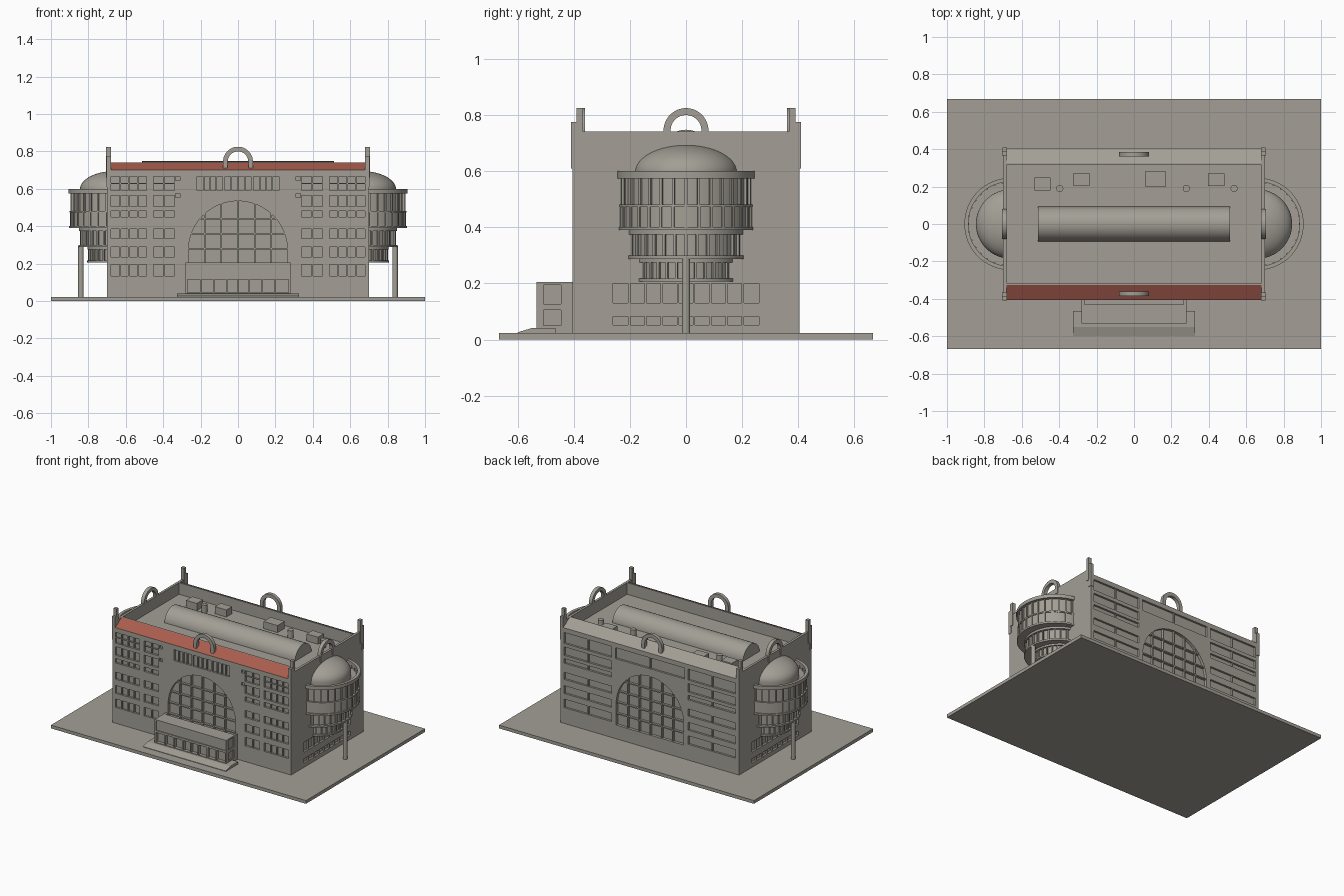
import bpy, bmesh, math
from mathutils import Matrix, Vector

if "Cube" in bpy.data.objects:
    bpy.data.objects.remove(bpy.data.objects["Cube"])


def material(name, rgb):
    m = bpy.data.materials.new(name)
    m.diffuse_color = (*rgb, 1)
    m.use_nodes = True
    m.node_tree.nodes["Principled BSDF"].inputs["Base Color"].default_value = m.diffuse_color
    return m


STONE = material("warm_grey_stone", (0.366, 0.347, 0.305))
RED = material("brick_red", (0.40, 0.11, 0.075))


def box(bm, x0, x1, y0, y1, z0, z1):
    m = Matrix.Translation(((x0 + x1) / 2, (y0 + y1) / 2, (z0 + z1) / 2))
    m = m @ Matrix.Diagonal((abs(x1 - x0), abs(y1 - y0), abs(z1 - z0), 1))
    bmesh.ops.create_cube(bm, size=1, matrix=m)


def prism(bm, pts, a, b, axis):
    """Extrude a (u, z) outline along x or y from a to b."""
    def co(u, z, t):
        return (t, u, z) if axis == "x" else (u, t, z)
    lo = [bm.verts.new(co(u, z, a)) for u, z in pts]
    hi = [bm.verts.new(co(u, z, b)) for u, z in pts]
    bm.faces.new(lo)
    bm.faces.new(hi[::-1])
    n = len(pts)
    for i in range(n):
        j = (i + 1) % n
        bm.faces.new((lo[i], hi[i], hi[j], lo[j]))


def lathe(bm, pts, cx, steps=64):
    """Spin an (r, z) profile around a vertical axis at x = cx."""
    vs = [bm.verts.new((cx + r, 0, z)) for r, z in pts]
    es = [bm.edges.new(p) for p in zip(vs, vs[1:])]
    bmesh.ops.spin(bm, geom=vs + es, cent=(cx, 0, 0), axis=(0, 0, 1),
                   angle=2 * math.pi, steps=steps, use_duplicate=False)
    bmesh.ops.remove_doubles(bm, verts=bm.verts, dist=1e-5)


def finish(bm, name, smooth=False):
    bmesh.ops.recalc_face_normals(bm, faces=bm.faces)
    if smooth:
        for f in bm.faces:
            f.smooth = True
        for e in bm.edges:
            e.smooth = e.calc_face_angle(0) < 0.6
    me = bpy.data.meshes.new(name)
    bm.to_mesh(me)
    bm.free()
    ob = bpy.data.objects.new(name, me)
    bpy.context.collection.objects.link(ob)
    me.materials.append(STONE)
    return ob


def box_object(name, *dims):
    bm = bmesh.new()
    box(bm, *dims)
    return finish(bm, name)


def arc(r, z, n=24, a0=0, a1=math.pi):
    return [(r * math.cos(a0 + (a1 - a0) * i / n), z + r * math.sin(a0 + (a1 - a0) * i / n))
            for i in range(n + 1)]


# Ground plate
box_object("ground_plate", -1, 1, -0.667, 0.667, 0, 0.023)

# Main block with sloped parapets front and back and a sunken roof
bm = bmesh.new()
prism(bm, [(-0.405, 0.02), (-0.405, 0.70), (-0.325, 0.742), (-0.315, 0.742), (-0.315, 0.66),
           (0.315, 0.66), (0.315, 0.742), (0.325, 0.742), (0.405, 0.70), (0.405, 0.02)],
      -0.683, 0.683, "x")
block = finish(bm, "main_block")
block.data.materials.append(RED)
for p in block.data.polygons:
    if p.normal.y < -0.2 and p.normal.z > 0.5:
        p.material_index = 1
cut_targets = [block]
for s, side in ((-1, "left"), (1, "right")):
    bm = bmesh.new()
    prism(bm, [(-0.405, 0.02), (-0.405, 0.742), (0.405, 0.742), (0.405, 0.02)],
          s * 0.683, s * 0.70, "x")
    cut_targets.append(finish(bm, side + "_wall"))

# Window recesses (cutter) and the bars inside them
cut, bars = bmesh.new(), bmesh.new()
DEPTH, BAR = 0.014, 0.004


def window(u0, u1, z0, z1, face, n, rows=1):
    """Window on a face: 'front', 'back', 'left' or 'right', n panes wide."""
    s = -1 if face in ("front", "left") else 1
    w = 0.405 if face in ("front", "back") else 0.70

    def put(bm, a, b, c, d, t0, t1):
        t = sorted((s * t0, s * t1))
        if face in ("front", "back"):
            box(bm, a, b, *t, c, d)
        else:
            box(bm, *t, a, b, c, d)
    put(cut, u0, u1, z0, z1, w - DEPTH, w + 0.02)
    for i in range(1, n):
        u = u0 + (u1 - u0) * i / n
        put(bars, u - BAR, u + BAR, z0, z1, w - DEPTH - 0.002, w - 0.003)
    for i in range(1, rows):
        z = z0 + (z1 - z0) * i / rows
        put(bars, u0, u1, z - BAR / 2, z + BAR / 2, w - DEPTH - 0.002, w - 0.004)


ROWS = [(0.135, 0.195), (0.235, 0.29), (0.335, 0.385), (0.45, 0.482), (0.505, 0.565), (0.59, 0.667)]
for z0, z1 in ROWS:
    for s in (-1, 1):
        for a, b, n in ((0.34, 0.452, 2), (0.488, 0.678, 4)):
            window(*sorted((s * a, s * b)), z0, z1, "front", n, 2 if z1 - z0 > 0.06 else 1)
        window(*sorted((s * 0.30, s * 0.672)), z0, z1, "back", 2)
for s in (-1, 1):
    for z in (0.555, 0.645):
        window(s * 0.322 - 0.012, s * 0.322 + 0.012, z, z + 0.021, "front", 1)
for a, b in ((-0.218, -0.083), (-0.07, 0.07), (0.083, 0.218)):
    window(a, b, 0.59, 0.667, "front", 4)
window(-0.27, 0.27, 0.59, 0.667, "back", 2)
for face in ("left", "right"):
    window(-0.26, 0.26, 0.13, 0.20, face, 9)
    window(-0.26, 0.26, 0.052, 0.083, face, 9)

# Great arched windows front and back
R, SPRING, SILL = 0.265, 0.27, 0.12
for s in (-1, 1):
    prism(cut, [(-R, SILL)] + [(R, SILL)] + arc(R, SPRING), s * 0.385, s * 0.43, "y")
    y = sorted((s * 0.383, s * 0.401))
    for i in range(-2, 3):
        u = i * R / 3
        box(bars, u - BAR, u + BAR, *y, SILL, SPRING + math.sqrt(R * R - u * u))
    for z in (0.20, 0.28, 0.36, 0.44):
        h = math.sqrt(R * R - max(0, z - SPRING) ** 2)
        box(bars, -h, h, *y, z - BAR, z + BAR)

# Entrance porch with glazed front and sides
cut_targets.append(box_object("entrance_porch", -0.28, 0.28, -0.533, -0.403, 0.02, 0.205))
box(cut, -0.27, 0.27, -0.56, -0.527, 0.13, 0.197)
for a, b in ((-0.27, -0.065), (-0.055, 0.055), (0.065, 0.27)):
    box(cut, a, b, -0.56, -0.51, 0.045, 0.115)
for a in (-0.20, -0.13, 0, 0.13, 0.20):
    box(bars, a - BAR, a + BAR, -0.53, -0.509, 0.045, 0.115)
for s in (-1, 1):
    for z0, z1 in ((0.05, 0.105), (0.127, 0.195)):
        box(cut, *sorted((s * 0.272, s * 0.30)), -0.508, -0.445, z0, z1)
bm = bmesh.new()
prism(bm, [(-0.60, 0.02), (-0.60, 0.026), (-0.55, 0.041), (-0.465, 0.041), (-0.465, 0.02)],
      -0.325, 0.325, "x")
finish(bm, "entrance_ramp")

cutter = finish(cut, "window_cutter")
cutter.hide_render = True
cutter.hide_viewport = True
cutter.display_type = "WIRE"
finish(bars, "window_bars")
for ob in cut_targets:
    mod = ob.modifiers.new("window_recesses", "BOOLEAN")
    mod.operation, mod.solver, mod.object = "DIFFERENCE", "EXACT", cutter

# Stepped corner posts
for sx in (-1, 1):
    for sy in (-1, 1):
        bm = bmesh.new()
        box(bm, *sorted((sx * 0.68, sx * 0.705)), *sorted((sy * 0.367, sy * 0.39)), 0.66, 0.825)
        box(bm, *sorted((sx * 0.68, sx * 0.703)), *sorted((sy * 0.385, sy * 0.409)), 0.61, 0.775)
        finish(bm, "corner_post")

# Parapet hoops on all four sides
hoop = [(0.08, 0.70)] + arc(0.08, 0.745) + [(-0.08, 0.70), (-0.055, 0.70)] + \
    arc(0.055, 0.745, a0=math.pi, a1=0) + [(0.055, 0.70)]
for s in (-1, 1):
    for axis, a, b in (("y", 0.36, 0.385), ("x", 0.68, 0.705)):
        bm = bmesh.new()
        prism(bm, hoop, s * a, s * b, axis)
        finish(bm, "parapet_hoop", True)

# Barrel skylight and roof equipment
bm = bmesh.new()
prism(bm, [(0.093 * math.cos(math.pi * i / 24), 0.655 + 0.093 * math.sin(math.pi * i / 24))
           for i in range(25)], -0.512, 0.512, "x")
finish(bm, "barrel_skylight", True)
for x, y, w, d in ((-0.49, 0.213, 0.085, 0.07), (-0.28, 0.238, 0.09, 0.065),
                   (0.115, 0.24, 0.11, 0.08), (0.44, 0.237, 0.09, 0.065)):
    box_object("roof_unit", x - w / 2, x + w / 2, y - d / 2, y + d / 2, 0.655, 0.71)
for x in (-0.397, 0.28, 0.535):
    bm = bmesh.new()
    bmesh.ops.create_cone(bm, cap_ends=True, segments=24, radius1=0.019, radius2=0.019, depth=0.06,
                          matrix=Matrix.Translation((x, 0.19, 0.685)))
    finish(bm, "roof_vent", True)

# Tiered round bays with domes on both ends: (name, axis x, profile)
dome = [(0.185, 0.55)] + [(0.185 * math.cos(math.pi * i / 24), 0.597 + 0.098 * math.sin(math.pi * i / 24))
                          for i in range(12)] + [(0, 0.695)]
TIERS = [
    ("bay_dome", 0.66, dome),
    ("bay_upper_tier", 0.66, [(0, 0.39), (0.243, 0.39), (0.243, 0.402), (0.234, 0.402), (0.234, 0.473),
                              (0.24, 0.473), (0.24, 0.482), (0.226, 0.482), (0.226, 0.575),
                              (0.247, 0.575), (0.247, 0.60), (0.226, 0.60), (0.226, 0.56), (0, 0.56)]),
    ("bay_middle_tier", 0.638, [(0, 0.288), (0.214, 0.288), (0.214, 0.30), (0.196, 0.30), (0.196, 0.375),
                                (0.212, 0.375), (0.212, 0.395), (0, 0.395)]),
    ("bay_lower_tier", 0.62, [(0, 0.207), (0.186, 0.207), (0.186, 0.217), (0.172, 0.217), (0.172, 0.275),
                              (0.184, 0.275), (0.184, 0.292), (0, 0.292)]),
]
# Upright fins on the tiers: axis x, radius, z range
FINS = [(0.66, 0.228, 0.48, 0.577), (0.66, 0.232, 0.40, 0.475),
        (0.638, 0.20, 0.298, 0.377), (0.62, 0.174, 0.215, 0.277)]
for s in (-1, 1):
    parts = []
    for name, cx, prof in TIERS:
        bm = bmesh.new()
        lathe(bm, prof, cx)
        parts.append((name, bm, True))
    bm = bmesh.new()
    for cx, r, z0, z1 in FINS:
        for i in range(-8, 9):
            a = math.radians(i * 11.25)
            m = Matrix.Translation((cx, 0, 0)) @ Matrix.Rotation(a, 4, "Z") @ \
                Matrix.Translation((r, 0, (z0 + z1) / 2)) @ Matrix.Diagonal((0.014, 0.009, z1 - z0, 1))
            bmesh.ops.create_cube(bm, size=1, matrix=m)
    parts.append(("bay_fins", bm, False))
    bm = bmesh.new()
    bmesh.ops.create_cone(bm, cap_ends=True, segments=24, radius1=0.015, radius2=0.015, depth=0.275,
                          matrix=Matrix.Translation((0.84, 0, 0.1575)))
    parts.append(("bay_column", bm, True))
    for name, bm, smooth in parts:
        bmesh.ops.bisect_plane(bm, geom=bm.verts[:] + bm.edges[:] + bm.faces[:], dist=1e-5,
                               plane_co=(0.692, 0, 0), plane_no=(-1, 0, 0), clear_outer=True)
        bmesh.ops.scale(bm, vec=Vector((s, 1, 1)), verts=bm.verts)
        finish(bm, name, smooth)
